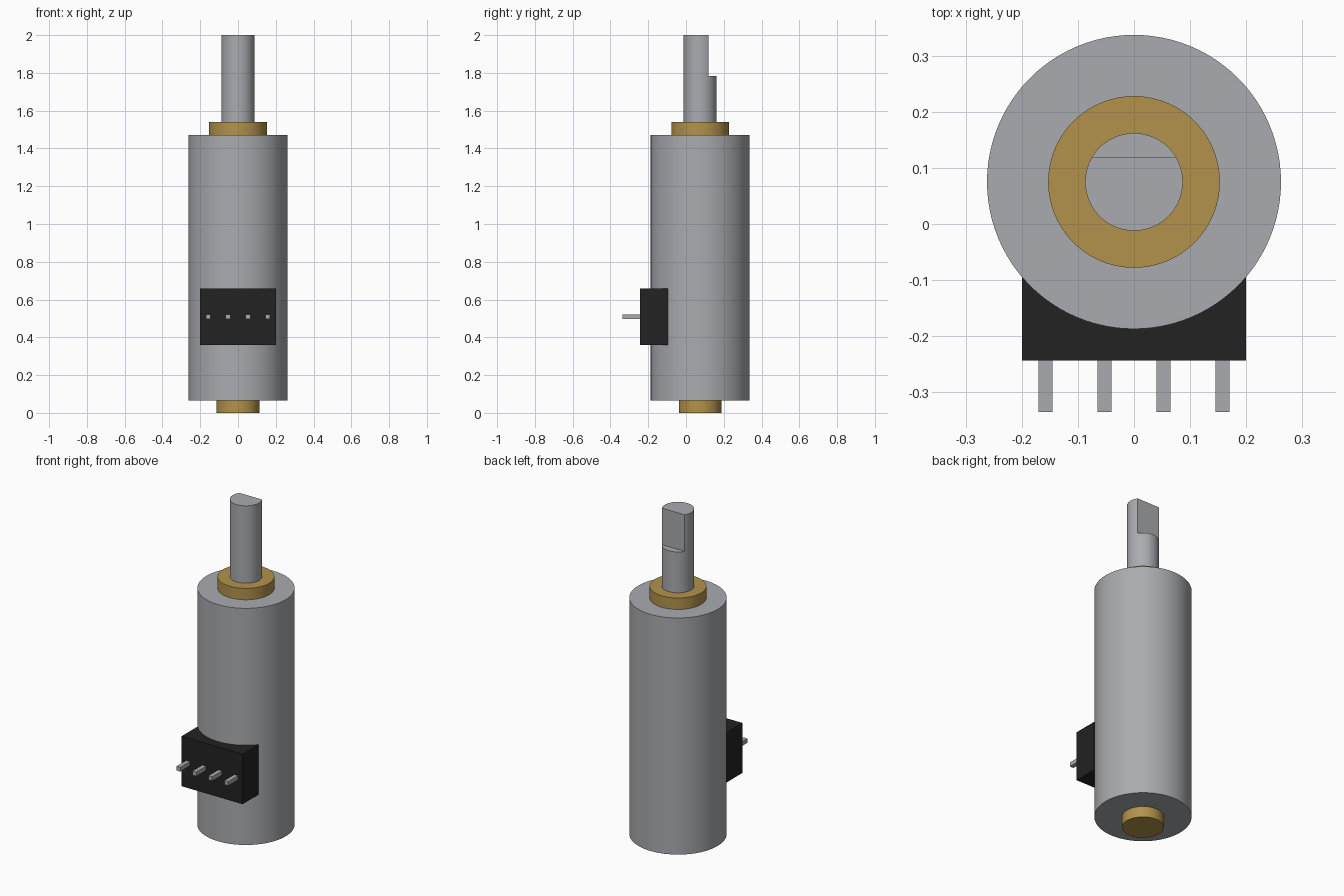
import bpy, bmesh, math

cube = bpy.data.objects.get("Cube")
if cube:
    bpy.data.objects.remove(cube, do_unlink=True)

AXIS_Y = 0.075


def material(name, color):
    m = bpy.data.materials.new(name)
    m.use_nodes = True
    rgba = (*color, 1)
    m.diffuse_color = rgba
    m.node_tree.nodes["Principled BSDF"].inputs["Base Color"].default_value = rgba
    return m


steel = material("steel grey", (0.40, 0.41, 0.43))
brass = material("brass", (0.45, 0.29, 0.07))
black = material("black plastic", (0.016, 0.016, 0.016))


def add_object(name, bm, mat):
    bmesh.ops.recalc_face_normals(bm, faces=bm.faces)
    mesh = bpy.data.meshes.new(name)
    bm.to_mesh(mesh)
    bm.free()
    mesh.materials.append(mat)
    obj = bpy.data.objects.new(name, mesh)
    bpy.context.collection.objects.link(obj)
    bpy.ops.object.select_all(action="DESELECT")
    obj.select_set(True)
    bpy.context.view_layer.objects.active = obj
    bpy.ops.object.shade_smooth_by_angle(angle=math.radians(30))
    return obj


def extrude_arc(bm, radius, z0, z1, start=0, sweep=math.tau, count=96):
    """Prism over a full circle, or over an arc closed by its chord."""
    full = sweep == math.tau
    steps = count if full else count - 1
    angles = [start + sweep * i / steps for i in range(count)]
    verts = [bm.verts.new((radius * math.cos(a), AXIS_Y + radius * math.sin(a), z0))
             for a in angles]
    base = bm.faces.new(verts)
    top = bmesh.ops.extrude_face_region(bm, geom=[base], use_keep_orig=True)
    moved = [v for v in top["geom"] if isinstance(v, bmesh.types.BMVert)]
    bmesh.ops.translate(bm, verts=moved, vec=(0, 0, z1 - z0))


def cylinder(name, radius, z0, z1, mat):
    bm = bmesh.new()
    extrude_arc(bm, radius, z0, z1)
    return add_object(name, bm, mat)


def box(name, low, high, mat):
    bm = bmesh.new()
    bmesh.ops.create_cube(bm, size=1)
    for v in bm.verts:
        v.co = [lo if c < 0 else hi for c, lo, hi in zip(v.co, low, high)]
    return add_object(name, bm, mat)


# Housing and bushings
cylinder("housing", 0.262, 0.065, 1.472, steel)
cylinder("rear_bushing", 0.113, 0, 0.065, brass)
cylinder("front_bushing", 0.153, 1.472, 1.54, brass)

# Output shaft with a D-shaped upper end, flat towards the back
SHAFT_R = 0.087
cylinder("shaft_lower", SHAFT_R, 1.54, 1.783, steel)
flat = math.asin(0.044 / SHAFT_R)
bm = bmesh.new()
extrude_arc(bm, SHAFT_R, 1.783, 2, math.pi - flat, math.pi + 2 * flat, 72)
add_object("shaft_flat_end", bm, steel)

# Connector block and its four pins
box("connector", (-0.2, -0.243, 0.36), (0.2, -0.095, 0.658), black)
for i in range(4):
    x = (i - 1.5) * 0.105
    box(f"connector_pin_{i + 1}", (x - 0.0125, -0.335, 0.497),
        (x + 0.0125, -0.24, 0.522), steel)
